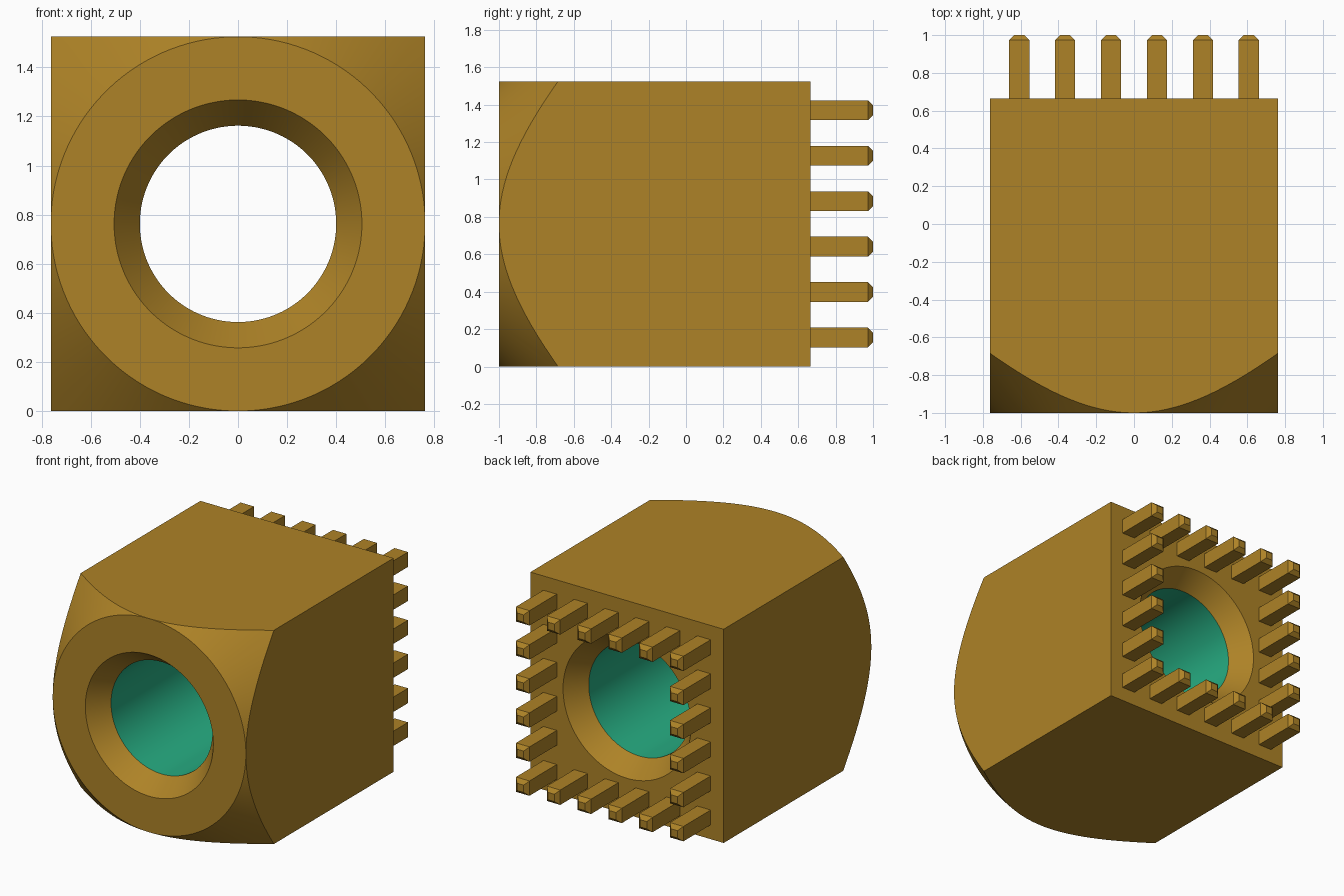
import bpy, bmesh, math
from mathutils import Matrix, Vector

if "Cube" in bpy.data.objects:
    bpy.data.objects.remove(bpy.data.objects["Cube"])

HALF = 0.7625            # half width of the square block
FRONT, BACK = -1.0, 0.665
BORE, MOUTH, SINK = 0.40, 0.505, 0.14
SEG = 128


def material(name, rgb):
    m = bpy.data.materials.new(name)
    m.use_nodes = True
    m.diffuse_color = (*rgb, 1)
    m.node_tree.nodes["Principled BSDF"].inputs["Base Color"].default_value = (*rgb, 1)
    return m


brass = material("brass", (0.42, 0.225, 0.02))
green = material("bore green", (0.02, 0.42, 0.225))


def make_object(name, bm, *mats):
    bmesh.ops.recalc_face_normals(bm, faces=bm.faces)
    mesh = bpy.data.meshes.new(name)
    bm.to_mesh(mesh)
    bm.free()
    for m in mats:
        mesh.materials.append(m)
    ob = bpy.data.objects.new(name, mesh)
    bpy.context.collection.objects.link(ob)
    return ob


# Turned envelope: countersunk bore, flat nose ring and 45 degree outer chamfer
profile = [(BORE, FRONT + SINK), (MOUTH, FRONT), (HALF, FRONT), (1.2, FRONT + 1.2 - HALF),
           (1.2, BACK), (MOUTH, BACK), (BORE, BACK - SINK)]
bm = bmesh.new()
rings = []
for i in range(SEG):
    a = 2 * math.pi * (i + 0.5) / SEG
    rings.append([bm.verts.new((r * math.cos(a), y, HALF + r * math.sin(a))) for r, y in profile])
n = len(profile)
for i in range(SEG):
    p, q = rings[i], rings[(i + 1) % SEG]
    for j in range(n):
        bm.faces.new((p[j], p[(j + 1) % n], q[(j + 1) % n], q[j]))
block = make_object("block", bm, brass, green)

# Square the envelope off with a box
bm = bmesh.new()
bmesh.ops.create_cube(bm, size=1, matrix=Matrix.Translation((0, 0, HALF))
                      @ Matrix.Diagonal((2 * HALF, 3, 2 * HALF, 1)))
cutter = make_object("square_cutter", bm, brass)
cutter.hide_render = True
mod = block.modifiers.new("square", "BOOLEAN")
mod.operation, mod.solver, mod.object = "INTERSECT", "EXACT", cutter
bpy.context.view_layer.objects.active = block
block.select_set(True)
bpy.ops.object.modifier_apply(modifier=mod.name)
bpy.data.objects.remove(cutter)

# Straight wall of the bore is green
for f in block.data.polygons:
    radius = math.hypot(f.center.x, f.center.z - HALF)
    f.material_index = int(radius < BORE + 0.005 and abs(f.normal.y) < 0.1)
bpy.ops.object.shade_smooth_by_angle(angle=math.radians(30))

# Square pins with bevelled tips, around the edge of the back face
PITCH, PIN, TIP = 0.243, 0.053, 0.027
bm = bmesh.new()
for i in range(6):
    for k in range(6):
        if not (i in (0, 5) or k in (0, 5)):
            continue
        c = Vector(((i - 2.5) * PITCH, 0, HALF + (k - 2.5) * PITCH))
        loops = []
        for y, h in ((BACK, PIN), (1 - TIP, PIN), (1, PIN - TIP)):
            loops.append([bm.verts.new(c + Vector((sx * h, y, sz * h)))
                          for sx, sz in ((-1, -1), (1, -1), (1, 1), (-1, 1))])
        for a, b in zip(loops, loops[1:]):
            for j in range(4):
                bm.faces.new((a[j], a[(j + 1) % 4], b[(j + 1) % 4], b[j]))
        bm.faces.new(loops[0])
        bm.faces.new(loops[-1])
make_object("back_pins", bm, brass)
